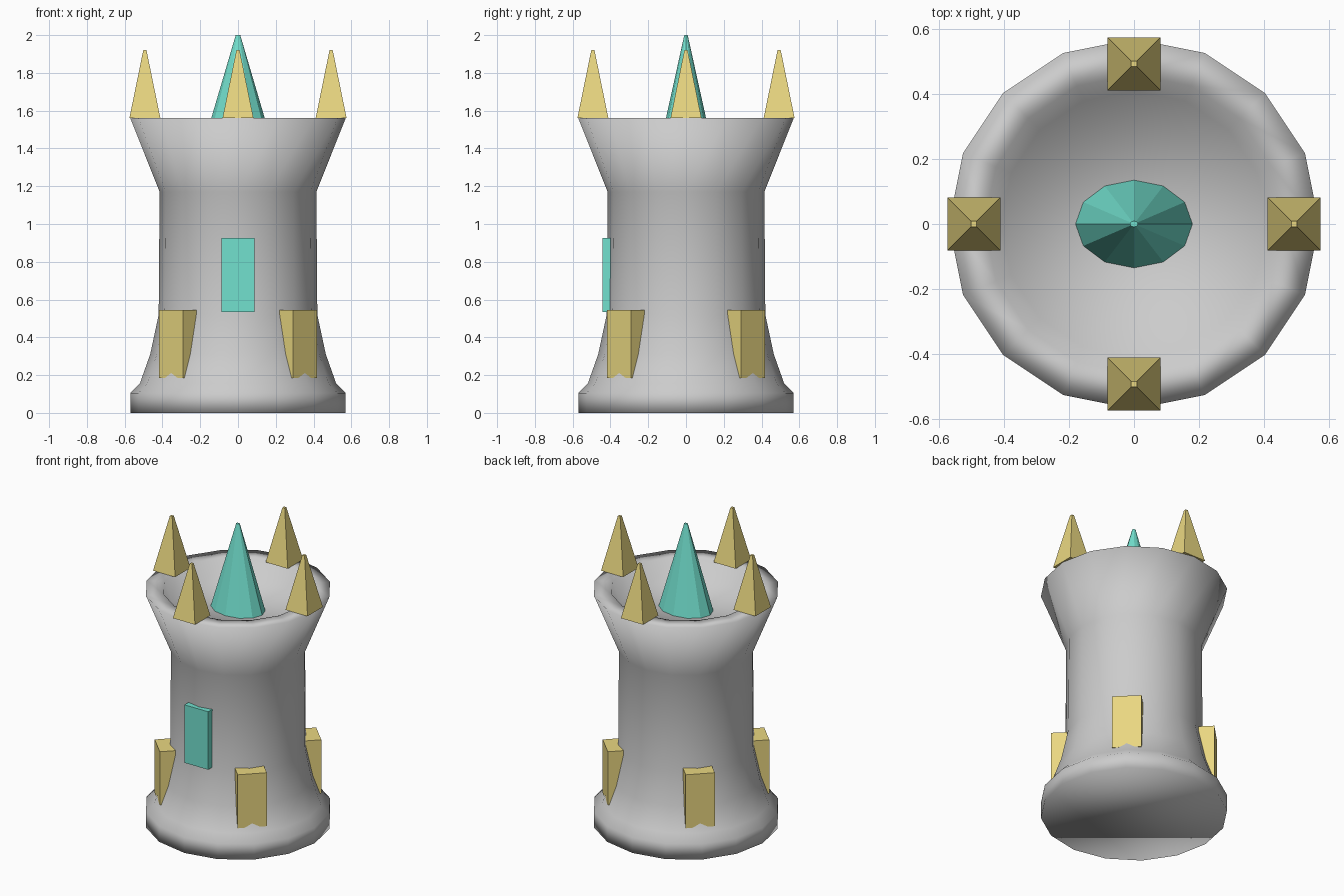
import bpy, bmesh, math
from mathutils import Matrix

if "Cube" in bpy.data.objects:
    bpy.data.objects.remove(bpy.data.objects["Cube"])


def material(name, rgb):
    m = bpy.data.materials.new(name)
    m.diffuse_color = (*rgb, 1)
    m.use_nodes = True
    m.node_tree.nodes["Principled BSDF"].inputs["Base Color"].default_value = m.diffuse_color
    return m


gold = material("gold", (0.82, 0.68, 0.22))
teal = material("teal", (0.17, 0.75, 0.62))


def finish(name, bm, mat=None, smooth=False):
    bmesh.ops.recalc_face_normals(bm, faces=bm.faces)
    for f in bm.faces:
        f.smooth = smooth
    me = bpy.data.meshes.new(name)
    bm.to_mesh(me)
    bm.free()
    if mat:
        me.materials.append(mat)
    ob = bpy.data.objects.new(name, me)
    bpy.context.collection.objects.link(ob)
    return ob


def box(name, lo, hi, mat, turn=0):
    bm = bmesh.new()
    size = [h - l for l, h in zip(lo, hi)]
    mid = [(h + l) / 2 for l, h in zip(lo, hi)]
    m = Matrix.Rotation(turn, 4, 'Z') @ Matrix.Translation(mid) @ Matrix.Diagonal((*size, 1))
    bmesh.ops.create_cube(bm, size=1, matrix=m)
    return finish(name, bm, mat)


def spire(name, sides, r, tip, z0, z1, mat, pos=(0, 0), turn=0, squash=1):
    bm = bmesh.new()
    m = (Matrix.Translation((*pos, (z0 + z1) / 2)) @ Matrix.Diagonal((1, squash, 1, 1))
         @ Matrix.Rotation(turn, 4, 'Z'))
    bmesh.ops.create_cone(bm, cap_ends=True, segments=sides, radius1=r,
                          radius2=tip, depth=z1 - z0, matrix=m)
    return finish(name, bm, mat)


# Tower body: 16-sided turned profile with a sunken top
profile = [(0.57, 0), (0.57, 0.105), (0.52, 0.155), (0.465, 0.31), (0.42, 0.52),
           (0.415, 1.17), (0.57, 1.56), (0.46, 1.56), (0.41, 1.43)]
N = 16
bm = bmesh.new()
rings = [[bm.verts.new((r * math.cos(2 * math.pi * i / N), r * math.sin(2 * math.pi * i / N), z))
          for i in range(N)] for r, z in profile]
for a, b in zip(rings, rings[1:]):
    for i in range(N):
        j = (i + 1) % N
        bm.faces.new((a[i], a[j], b[j], b[i]))
bm.faces.new(rings[0][::-1])
bm.faces.new(rings[-1])
finish("tower_body", bm, smooth=True)

# Central oval spire
spire("centre_spire", 12, 0.18, 0.012, 1.43, 2.0, teal, turn=math.pi / 2, squash=0.75)

# Rim spikes on the axes, buttresses on the diagonals
for k in range(4):
    a = k * math.pi / 2
    spire(f"rim_spike_{k + 1}", 4, 0.082 * math.sqrt(2), 0.012, 1.56, 1.92, gold,
          pos=(0.493 * math.cos(a), 0.493 * math.sin(a)), turn=math.pi / 4)
    box(f"buttress_{k + 1}", (0.36, -0.09, 0.185), (0.50, 0.09, 0.545), gold, a + math.pi / 4)

# Front door panel
box("door_panel", (-0.088, -0.443, 0.535), (0.088, -0.37, 0.925), teal)
